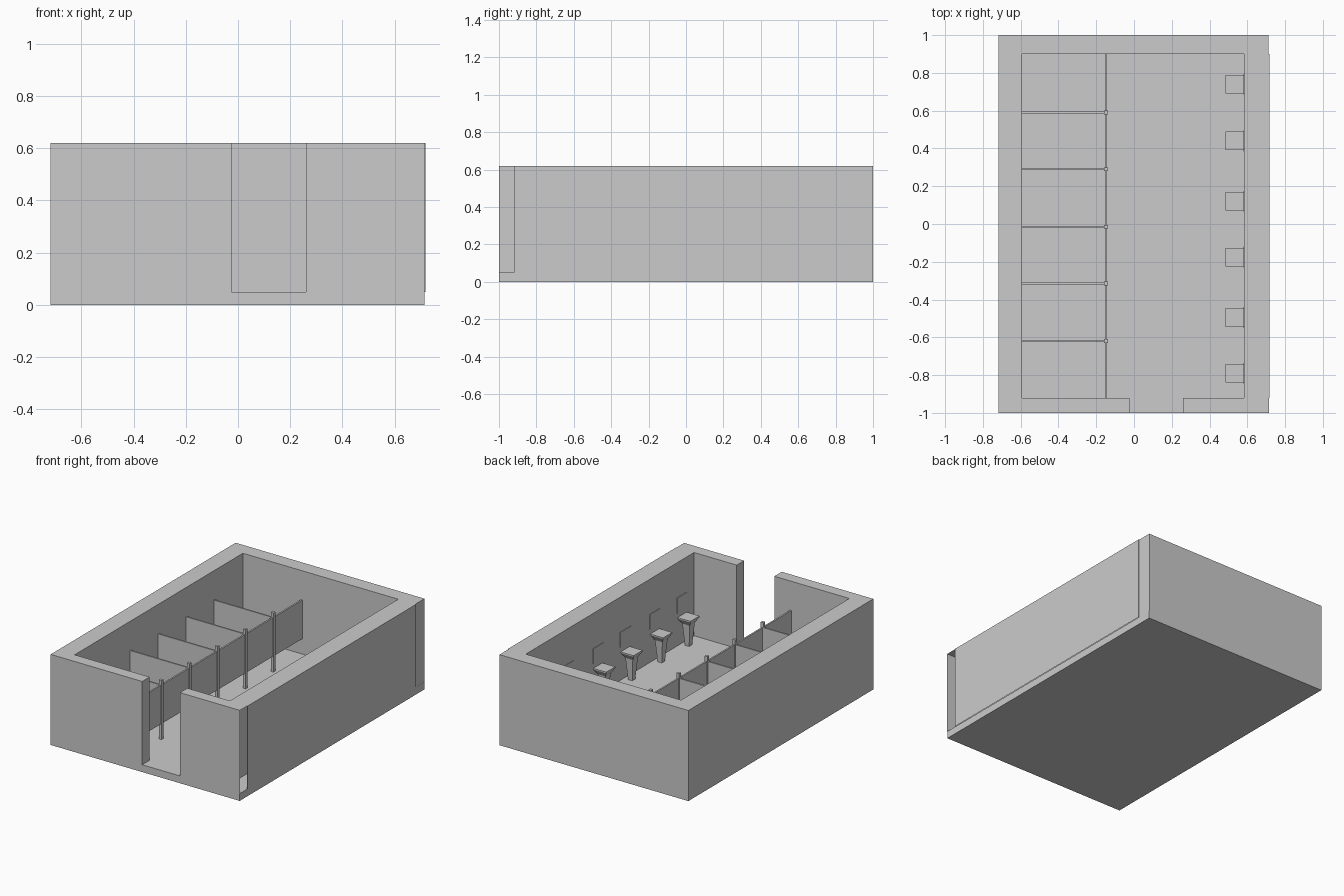
import bpy, bmesh

if "Cube" in bpy.data.objects:
    bpy.data.objects.remove(bpy.data.objects["Cube"])

FLOOR, TOP = 0.05, 0.62


def finish(name, bm):
    bmesh.ops.recalc_face_normals(bm, faces=bm.faces[:])
    me = bpy.data.meshes.new(name)
    bm.to_mesh(me)
    bm.free()
    ob = bpy.data.objects.new(name, me)
    bpy.context.collection.objects.link(ob)
    return ob


def box(name, x0, x1, y0, y1, z0, z1):
    bm = bmesh.new()
    bmesh.ops.create_cube(bm, size=1)
    for v in bm.verts:
        v.co = (x1 if v.co.x > 0 else x0, y1 if v.co.y > 0 else y0, z1 if v.co.z > 0 else z0)
    return finish(name, bm)


def lofted_squares(name, cx, cy, sections):
    # stack of (half_x, half_y, z) rectangles, capped at both ends
    bm = bmesh.new()
    rings = [[bm.verts.new((cx + sx * hx, cy + sy * hy, z))
              for sx, sy in ((-1, -1), (1, -1), (1, 1), (-1, 1))] for hx, hy, z in sections]
    for a, b in zip(rings, rings[1:]):
        for i in range(4):
            j = (i + 1) % 4
            bm.faces.new((a[i], a[j], b[j], b[i]))
    bm.faces.new(rings[0])
    bm.faces.new(rings[-1])
    return finish(name, bm)


# floor slab
box("floor", -0.718, 0.713, -1, 1, 0, FLOOR)

# hollow wall shell with a doorway; its front right end is left open
outline = [(0.26, -1), (0.714, -1), (0.714, -0.92), (0.717, -0.92), (0.717, 0.9), (0.712, 0.9),
           (0.712, 1), (-0.718, 1), (-0.718, -1), (-0.025, -1), (-0.025, -0.92),
           (-0.593, -0.92), (-0.593, 0.9), (0.583, 0.9), (0.583, -0.92), (0.26, -0.92)]
bm = bmesh.new()
low = [bm.verts.new((x, y, FLOOR)) for x, y in outline]
high = [bm.verts.new((x, y, TOP)) for x, y in outline]
bm.faces.new(high)
for i in range(len(outline)):
    j = (i + 1) % len(outline)
    if i != 1:  # open end
        bm.faces.new((low[i], low[j], high[j], high[i]))
finish("walls", bm)

# stall dividers and posts
for i, y in enumerate((0.59, 0.29, -0.015, -0.315, -0.62)):
    box(f"stall_divider_{i + 1}", -0.593, -0.15, y - 0.005, y + 0.005, 0.15, 0.42)
    box(f"stall_post_{i + 1}", -0.158, -0.138, y - 0.01, y + 0.01, FLOOR, 0.455)

# stall doors along the aisle
edges = (0.9, 0.59, 0.29, -0.015, -0.315, -0.62, -0.92)
for i, (y1, y0) in enumerate(zip(edges, edges[1:])):
    box(f"stall_door_{i + 1}", -0.154, -0.143, y0, y1, 0.155, 0.42)

# washbasins with tapered pedestals, and wall mirrors
for i, y in enumerate((0.74, 0.44, 0.12, -0.175, -0.495, -0.79)):
    lofted_squares(f"washbasin_{i + 1}", 0.534, y,
                   [(0.016, 0.016, FLOOR), (0.028, 0.028, 0.2), (0.049, 0.049, 0.235), (0.049, 0.049, 0.243)])
    box(f"mirror_{i + 1}", 0.579, 0.583, y - 0.055, y + 0.055, 0.275, 0.38)
